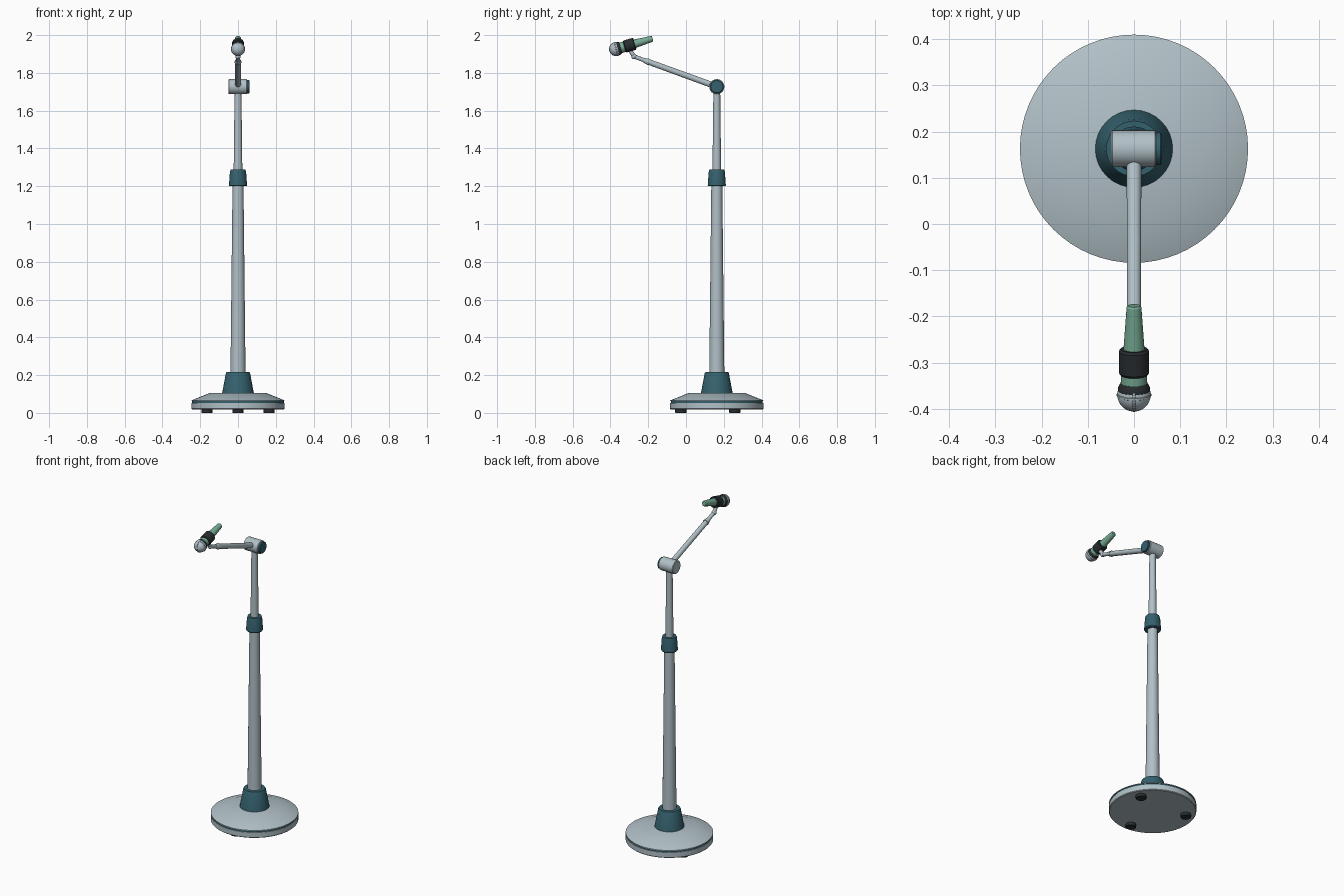
import bpy, bmesh
from math import cos, sin, pi, radians
from mathutils import Vector

cube = bpy.data.objects.get("Cube")
if cube:
    bpy.data.objects.remove(cube)


def material(name, rgb):
    m = bpy.data.materials.new(name)
    m.use_nodes = True
    m.diffuse_color = (*rgb, 1)
    m.node_tree.nodes["Principled BSDF"].inputs["Base Color"].default_value = (*rgb, 1)
    return m


STEEL = material("pale steel", (0.44, 0.53, 0.57))
TEAL = material("dark teal", (0.035, 0.12, 0.155))
GREEN = material("sage green", (0.18, 0.40, 0.29))
BLACK = material("charcoal", (0.022, 0.026, 0.03))


def lathe(name, profile, mat, origin, axis=(0, 0, 1), sides=32):
    """Spin (radius, height) pairs around an axis and cap both ends."""
    bm = bmesh.new()
    rings = [[bm.verts.new((r * cos(2 * pi * i / sides), r * sin(2 * pi * i / sides), h))
              for i in range(sides)] for r, h in profile]
    for a, b in zip(rings, rings[1:]):
        for i in range(sides):
            j = (i + 1) % sides
            bm.faces.new((a[i], a[j], b[j], b[i]))
    bm.faces.new(rings[0][::-1])
    bm.faces.new(rings[-1])
    mesh = bpy.data.meshes.new(name)
    bm.to_mesh(mesh)
    bm.free()
    mesh.materials.append(mat)
    obj = bpy.data.objects.new(name, mesh)
    bpy.context.collection.objects.link(obj)
    obj.location = origin
    obj.rotation_mode = 'QUATERNION'
    obj.rotation_quaternion = Vector((0, 0, 1)).rotation_difference(Vector(axis))
    smooth(obj)
    return obj


def smooth(obj):
    bpy.ops.object.select_all(action='DESELECT')
    obj.select_set(True)
    bpy.context.view_layer.objects.active = obj
    bpy.ops.object.shade_smooth_by_angle(angle=radians(30))


def rod(name, start, end, r1, r2, mat, sides=24):
    d = Vector(end) - Vector(start)
    return lathe(name, [(r1, 0), (r2, d.length)], mat, start, d.normalized(), sides)


CY = 0.163
FOOT = Vector((0, CY, 0))

# Round base with a groove band, and three feet
lathe("base_plate", [(0.243, 0.018), (0.247, 0.022), (0.247, 0.053)], STEEL, FOOT, sides=64)
lathe("base_band", [(0.243, 0.053), (0.243, 0.064)], TEAL, FOOT, sides=64)
lathe("base_cover", [(0.247, 0.062), (0.247, 0.066), (0.15, 0.105)], STEEL, FOOT, sides=64)
for i in range(3):
    a = -pi / 2 + i * 2 * pi / 3
    lathe(f"foot_{i + 1}", [(0.028, 0), (0.03, 0.003), (0.03, 0.02)], BLACK,
          FOOT + Vector((0.19 * cos(a), 0.19 * sin(a), 0)), sides=20)

# Telescopic column
lathe("column_socket", [(0.084, 0.104), (0.064, 0.21), (0.06, 0.217)], TEAL, FOOT)
lathe("lower_column", [(0.04, 0.2), (0.029, 1.21)], STEEL, FOOT)
lathe("height_collar", [(0.045, 1.2), (0.048, 1.205), (0.043, 1.275), (0.039, 1.288)], TEAL, FOOT)
lathe("upper_column", [(0.023, 1.28), (0.018, 1.71)], STEEL, FOOT)

# Boom hinge
hinge = Vector((0, CY, 1.727))
lathe("hinge_barrel", [(0.037, -0.05), (0.04, -0.047), (0.04, 0.045), (0.037, 0.048)],
      STEEL, hinge, (1, 0, 0))
lathe("hinge_knob", [(0.035, 0.045), (0.035, 0.057), (0.032, 0.06)], TEAL, hinge, (1, 0, 0))

# Boom arm and bent neck
elbow = Vector((0, -0.195, 1.857))
bend = Vector((0, -0.275, 1.887))
rod("boom_arm", hinge, elbow, 0.016, 0.015, STEEL)
rod("boom_ferrule", elbow, elbow.lerp(bend, 0.35), 0.018, 0.012, STEEL)
rod("neck", elbow, bend, 0.011, 0.011, STEEL)
rod("neck_riser", bend, (0, -0.302, 1.93), 0.011, 0.011, STEEL)
lathe("neck_joint", [(0.014 * sin(pi * k / 8) + 0.0005, -0.014 * cos(pi * k / 8))
                     for k in range(9)], STEEL, bend, sides=16)

# Microphone, built along its own tilted axis from the head centre
head = Vector((0, -0.37, 1.926))
tilt = Vector((0, cos(radians(16)), sin(radians(16))))
lathe("mic_handle", [(0.029, 0.02), (0.028, 0.05), (0.023, 0.1), (0.016, 0.197),
                     (0.013, 0.201)], GREEN, head, tilt, 24)
lathe("mic_clip", [(0.029, 0.045), (0.033, 0.05), (0.033, 0.098), (0.029, 0.103)],
      BLACK, head, tilt, 24)
lathe("mic_collar", [(0.035, 0.008), (0.035, 0.016), (0.029, 0.027)], BLACK, head, tilt, 24)
lathe("mic_grille", [(0.036 * sin(pi * k / 16) + 0.0003, -0.036 * cos(pi * k / 16))
                     for k in range(17)], STEEL, head, tilt)

# Raised bands around the grille
for name, axis in (("grille_ring", tilt), ("grille_rib", Vector((1, 0, 0)))):
    lathe(name, [(0.0355, -0.003), (0.0375, -0.002), (0.0375, 0.002), (0.0355, 0.003)],
          STEEL, head, axis)
